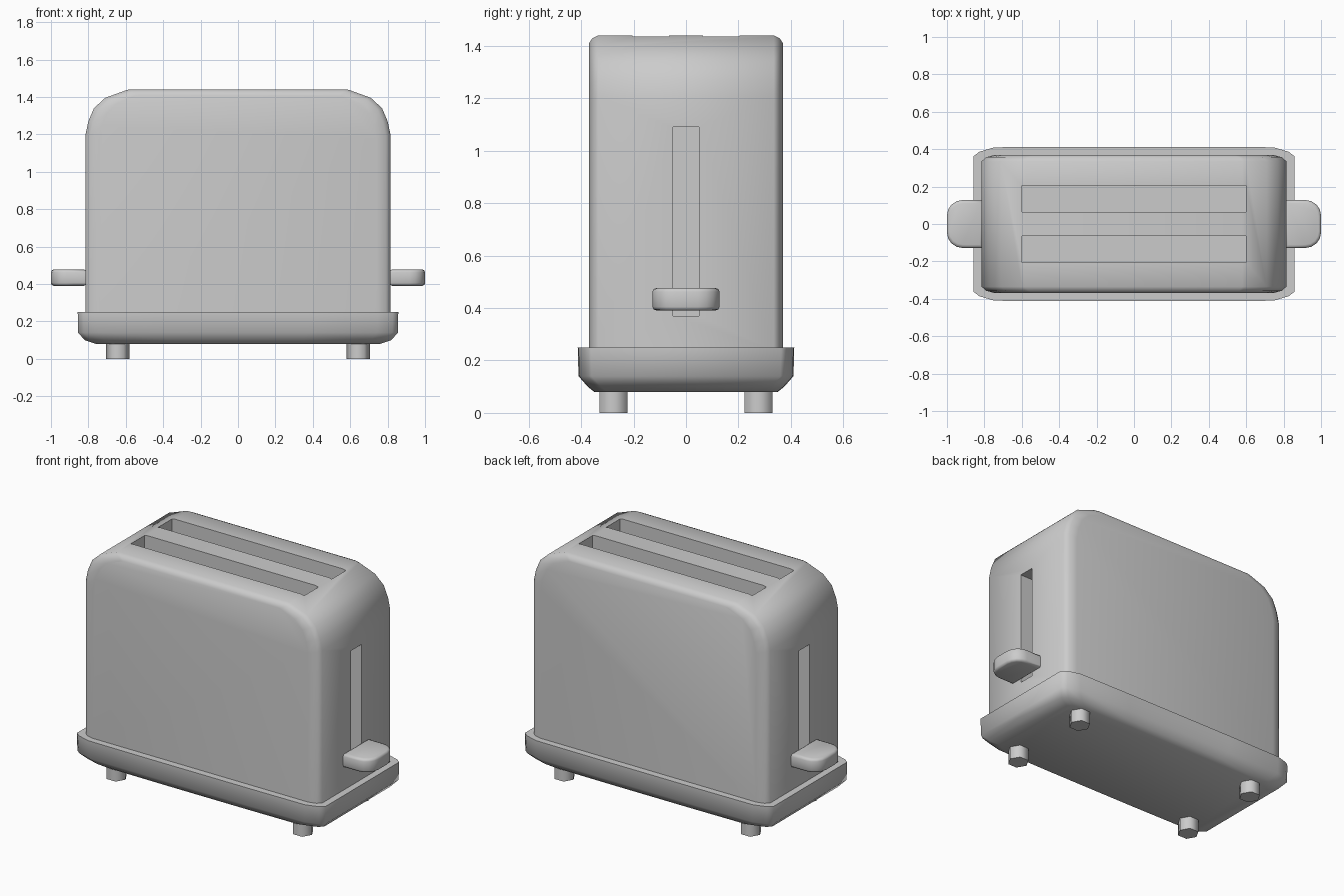
import bpy, bmesh, math
from mathutils import Vector

if "Cube" in bpy.data.objects:
    bpy.data.objects.remove(bpy.data.objects["Cube"])


def finish(name, bm, angle=55):
    bmesh.ops.recalc_face_normals(bm, faces=bm.faces)
    me = bpy.data.meshes.new(name)
    bm.to_mesh(me)
    bm.free()
    ob = bpy.data.objects.new(name, me)
    bpy.context.collection.objects.link(ob)
    smooth(ob, angle)
    return ob


def smooth(ob, angle):
    bpy.ops.object.select_all(action='DESELECT')
    ob.select_set(True)
    bpy.context.view_layer.objects.active = ob
    bpy.ops.object.shade_smooth_by_angle(angle=math.radians(angle))


def loft(name, rings, angle=55):
    """Skin closed rings of equal length and cap both ends."""
    bm = bmesh.new()
    rows = [[bm.verts.new(p) for p in r] for r in rings]
    n = len(rows[0])
    for a, b in zip(rows, rows[1:]):
        for i in range(n):
            j = (i + 1) % n
            bm.faces.new((a[i], a[j], b[j], b[i]))
    bm.faces.new(rows[0])
    bm.faces.new(rows[-1])
    return finish(name, bm, angle)


def cut_box(target, lo, hi):
    """Boolean a box out of the target."""
    bm = bmesh.new()
    bmesh.ops.create_cube(bm, size=1)
    lo, hi = Vector(lo), Vector(hi)
    for v in bm.verts:
        v.co = (lo + hi) / 2 + v.co * (hi - lo)
    cutter = finish("slot_cutter", bm)
    cutter.hide_render = True
    mod = target.modifiers.new("slot", 'BOOLEAN')
    mod.operation, mod.solver, mod.object = 'DIFFERENCE', 'EXACT', cutter
    bpy.context.view_layer.objects.active = target
    bpy.ops.object.modifier_apply(modifier=mod.name)
    bpy.data.objects.remove(cutter)


# body: rounded front profile lofted along y with softened front and back rims
half = [(0.815, 0.24), (0.815, 1.20), (0.80, 1.27), (0.77, 1.34),
        (0.71, 1.395), (0.60, 1.435), (0.58, 1.44)]
profile = half + [(-x, z) for x, z in reversed(half)]
rims = [(0.37, 0.91, 0.975), (0.357, 0.97, 0.991), (0.335, 1, 1)]
sections = [(-y, sx, sz) for y, sx, sz in rims] + list(reversed(rims))
body = loft("body", [[(x * sx, y, 0.24 + (z - 0.24) * sz) for x, z in profile]
                     for y, sx, sz in sections])

# bread slots and lever tracks
for s in (-1, 1):
    cut_box(body, (-0.6, s * 0.135 - 0.07, 0.6), (0.6, s * 0.135 + 0.07, 1.6))
    xs = sorted((s * 0.71, s * 0.9))
    cut_box(body, (xs[0], -0.05, 0.37), (xs[1], 0.05, 1.09))
smooth(body, 55)


# base tray with clipped corners, tapering under
def outline(x, y, z):
    q = [(x, y - 0.05), (x - 0.03, y - 0.027), (x - 0.11, y - 0.003), (x - 0.48, y)]
    right = q + [(-a, b) for a, b in reversed(q)]
    return [(a, b, z) for a, b in right + [(-a, -b) for a, b in right]]


loft("base", [outline(0.857, 0.413, 0.25), outline(0.855, 0.41, 0.14),
              outline(0.82, 0.375, 0.10), outline(0.76, 0.35, 0.08)])

# levers: rounded paddles at both ends
for s, side in ((-1, "left"), (1, "right")):
    pts = [(0.81, -0.128)]
    for k, sy in ((0, -1), (1, 1)):
        for i in range(5):
            a = math.radians(-90 + 90 * k + 22.5 * i)
            pts.append((0.917 + 0.083 * math.cos(a), sy * 0.045 + 0.083 * math.sin(a)))
    pts.append((0.81, 0.128))
    rows = []
    for z, e in ((0.39, 0.015), (0.395, 0.004), (0.405, 0), (0.462, 0), (0.472, 0.004), (0.477, 0.015)):
        f = 1 - e / 0.11
        rows.append([(s * (0.905 + (x - 0.905) * f), y * f, z) for x, y in pts])
    loft(side + "_lever", rows)

# feet: hexagonal pegs
for sx, side in ((-1, "left"), (1, "right")):
    for sy, end in ((-1, "front"), (1, "back")):
        loft(f"{end}_{side}_foot",
             [[(sx * 0.643 + 0.062 * math.cos(i * math.pi / 3),
                sy * 0.277 + 0.062 * math.sin(i * math.pi / 3), z) for i in range(6)]
              for z in (0, 0.1)], 65)
